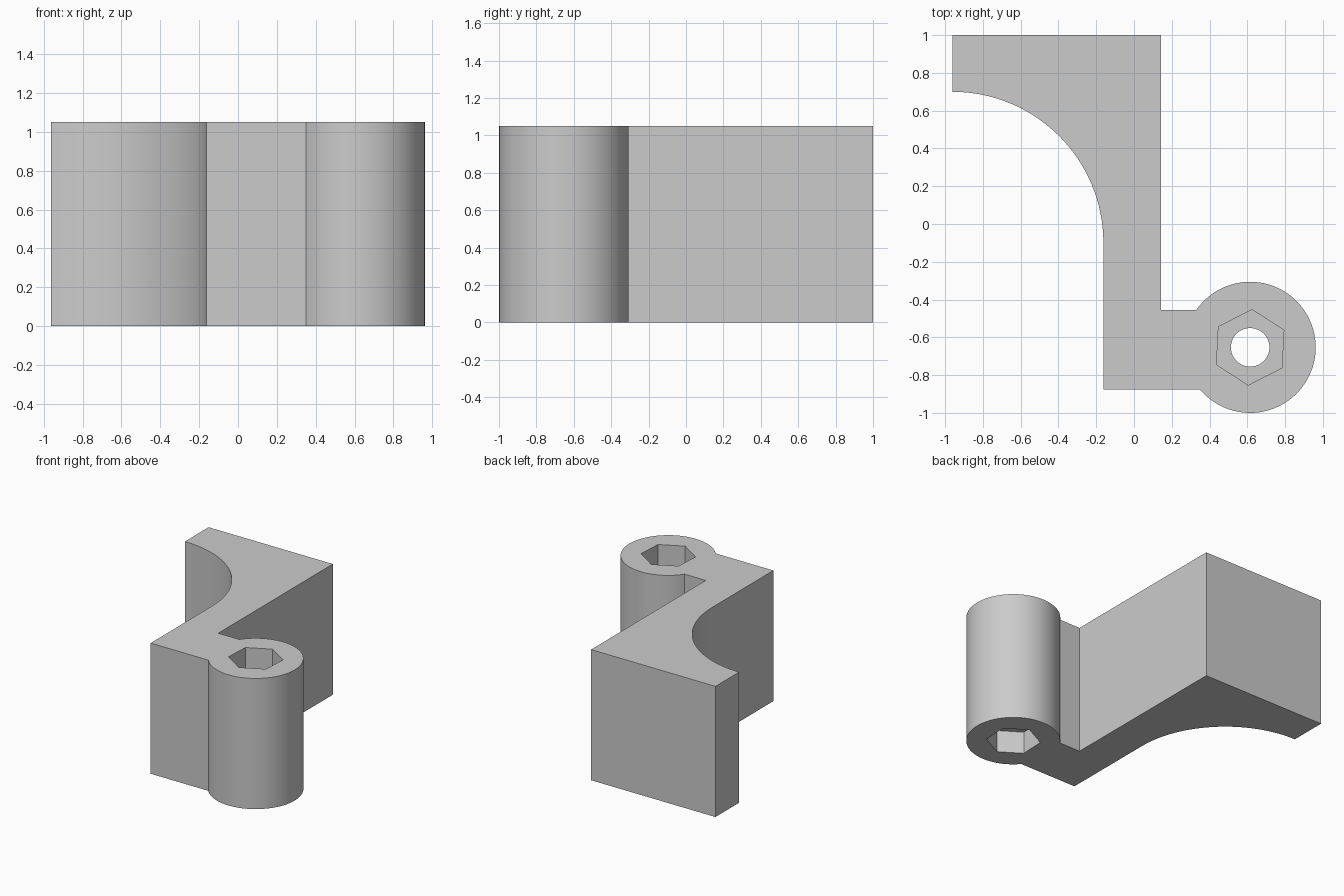
import bpy, bmesh, math
from mathutils import Vector

HEIGHT = 1.05
BOSS = Vector((0.615, -0.653))
BOSS_R = 0.347
POCKET = 0.18

cube = bpy.data.objects.get("Cube")
if cube:
    bpy.data.objects.remove(cube, do_unlink=True)

grey = bpy.data.materials.new("plain grey")
grey.use_nodes = True
colour = (0.6, 0.6, 0.6, 1)
grey.diffuse_color = colour
grey.node_tree.nodes["Principled BSDF"].inputs["Base Color"].default_value = colour


def arc(centre, radius, start, end, steps):
    """Points along an arc, angles in radians."""
    angles = [start + (end - start) * i / steps for i in range(steps + 1)]
    return [(centre[0] + radius * math.cos(a), centre[1] + radius * math.sin(a)) for a in angles]


def prism(name, outline, low, high):
    """Extrude a flat outline between two heights."""
    bm = bmesh.new()
    face = bm.faces.new([bm.verts.new((x, y, low)) for x, y in outline])
    top = bmesh.ops.extrude_face_region(bm, geom=[face])["geom"]
    verts = [v for v in top if isinstance(v, bmesh.types.BMVert)]
    bmesh.ops.translate(bm, verts=verts, vec=(0, 0, high - low))
    bmesh.ops.recalc_face_normals(bm, faces=bm.faces)
    mesh = bpy.data.meshes.new(name)
    bm.to_mesh(mesh)
    bm.free()
    mesh.materials.append(grey)
    obj = bpy.data.objects.new(name, mesh)
    bpy.context.collection.objects.link(obj)
    return obj


# Bracket: wall with a concave quarter round, ending in a round boss
upper_y, lower_y = -0.455, -0.877
upper = math.pi - math.asin((upper_y - BOSS.y) / BOSS_R)
lower = -math.pi - math.asin((lower_y - BOSS.y) / BOSS_R)
outline = [(-0.962, 1), (0.143, 1), (0.143, upper_y)]
outline += arc(BOSS, BOSS_R, upper, lower, 64)
outline += [(-0.162, lower_y)]
outline += arc((-0.962, -0.1), 0.8, 0, math.pi / 2, 32)
bracket = prism("bracket", outline, 0, HEIGHT)

# Bolt hole and a hexagonal pocket at each end
turn = math.radians(27)
hexagon = arc(BOSS, 0.2, turn, turn + math.tau, 6)[:-1]
circle = arc(BOSS, 0.102, 0, math.tau, 48)[:-1]
cutters = [
    prism("bolt_hole_cutter", circle, -0.1, HEIGHT + 0.1),
    prism("top_pocket_cutter", hexagon, HEIGHT - POCKET, HEIGHT + 0.1),
    prism("bottom_pocket_cutter", hexagon, -0.1, POCKET),
]
bpy.ops.object.select_all(action="DESELECT")
bpy.context.view_layer.objects.active = bracket
bracket.select_set(True)
for cutter in cutters:
    cutter.hide_render = True
    cut = bracket.modifiers.new(cutter.name, "BOOLEAN")
    cut.operation = "DIFFERENCE"
    cut.solver = "EXACT"
    cut.object = cutter
    bpy.ops.object.modifier_apply(modifier=cut.name)
    bpy.data.objects.remove(cutter, do_unlink=True)

bpy.ops.object.shade_smooth_by_angle(angle=math.radians(30))
